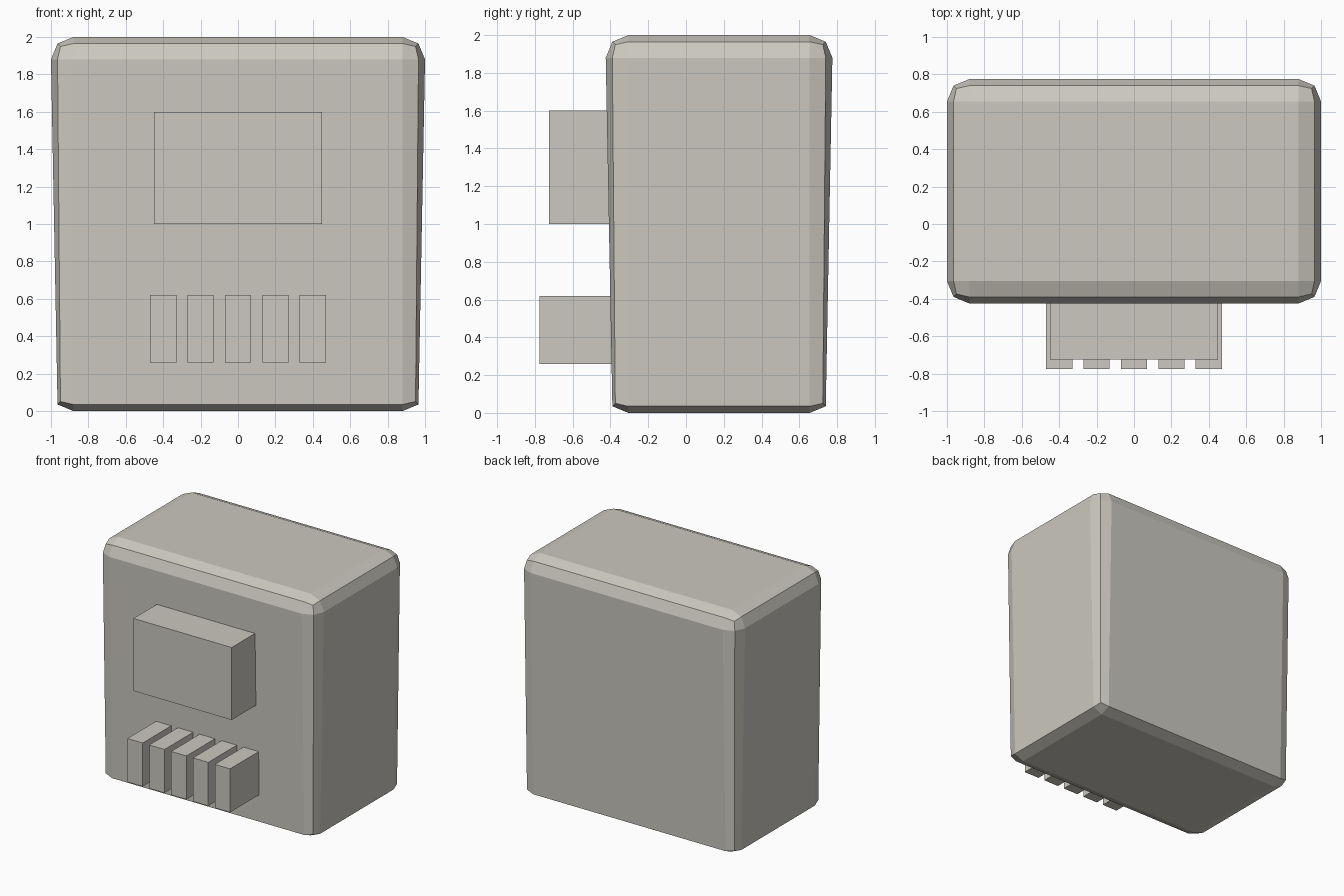
import bpy, bmesh
from mathutils import Matrix

default = bpy.data.objects.get("Cube")
if default:
    bpy.data.objects.remove(default, do_unlink=True)

stone = bpy.data.materials.new("warm_grey")
stone.use_nodes = True
GREY = (0.60, 0.58, 0.52, 1)
stone.diffuse_color = GREY
stone.node_tree.nodes["Principled BSDF"].inputs["Base Color"].default_value = GREY


def box_mesh(low, high):
    """Axis-aligned box between two corners."""
    bm = bmesh.new()
    size = [h - l for l, h in zip(low, high)]
    centre = [(h + l) / 2 for l, h in zip(low, high)]
    bmesh.ops.create_cube(bm, size=1, matrix=Matrix.Translation(centre) @ Matrix.Diagonal(size + [1]))
    return bm


def add_object(name, bm):
    bmesh.ops.recalc_face_normals(bm, faces=bm.faces)
    mesh = bpy.data.meshes.new(name)
    bm.to_mesh(mesh)
    bm.free()
    mesh.materials.append(stone)
    obj = bpy.data.objects.new(name, mesh)
    bpy.context.collection.objects.link(obj)
    return obj


# Housing: box with rounded edges
RADIUS = 0.12
body = box_mesh((-1, -0.425, 0), (1, 0.775, 2))
bmesh.ops.bevel(body, geom=body.edges[:], offset=RADIUS, segments=2,
                profile=0.5, affect='EDGES')

# Taper the walls by folding the lower wall ring into the bottom chamfer ring
lower = [v for v in body.verts if v.co.z < RADIUS - 0.01]
ring = [v for v in body.verts if abs(v.co.z - RADIUS) < 0.01]
folds = {v: min(lower, key=lambda w: (w.co - v.co).length) for v in ring}
bmesh.ops.weld_verts(body, targetmap=folds)
add_object("housing", body)

# Screen block on the front
add_object("screen", box_mesh((-0.45, -0.725, 1.0), (0.45, -0.32, 1.6)))

# Row of five keys below the screen
for i in range(5):
    x = (i - 2) * 0.2
    add_object(f"key_{i + 1}", box_mesh((x - 0.07, -0.775, 0.26), (x + 0.07, -0.32, 0.62)))
